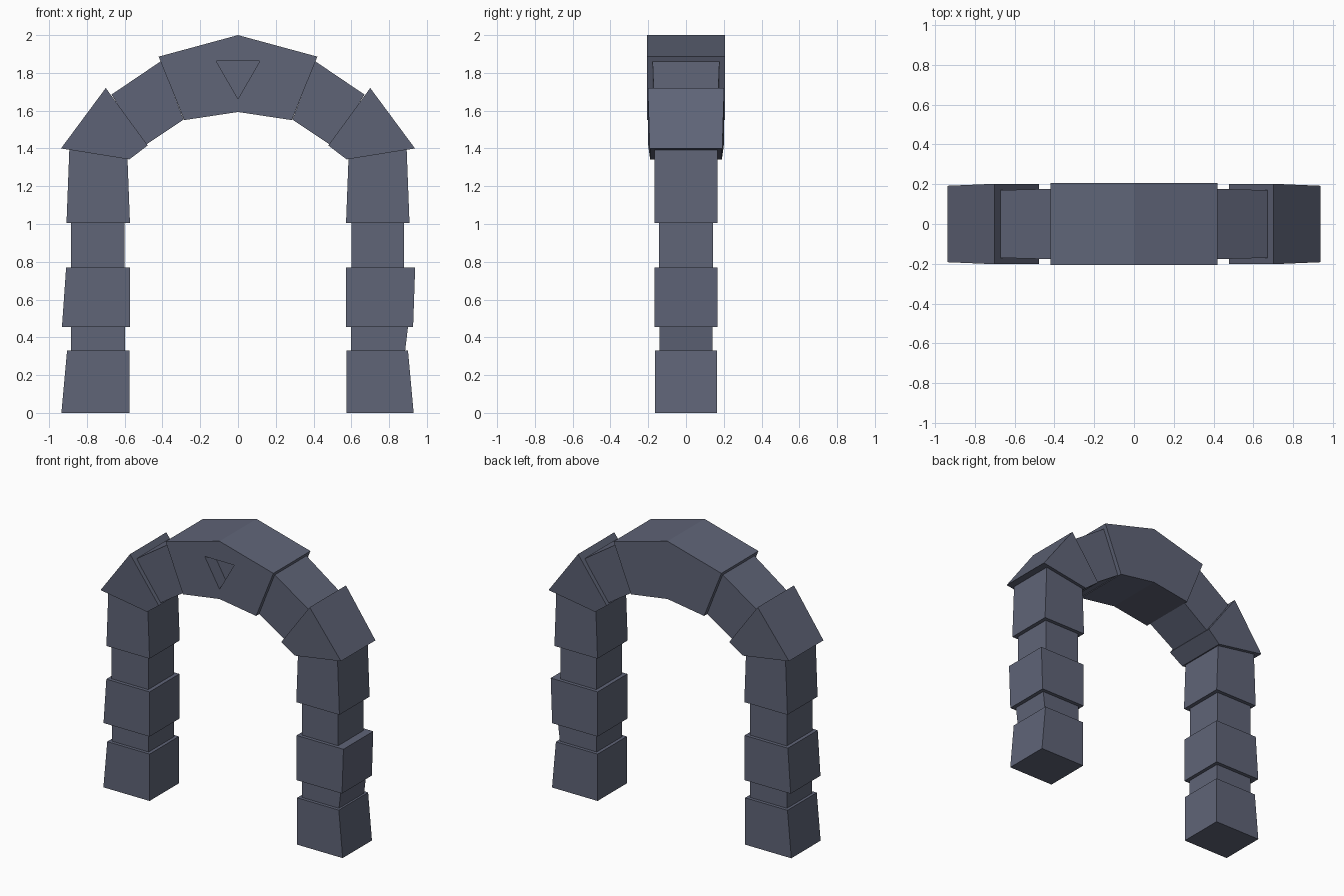
import bpy
import bmesh

cube = bpy.data.objects.get("Cube")
if cube:
    bpy.data.objects.remove(cube, do_unlink=True)

# One slate stone colour for the whole arch
stone = bpy.data.materials.new("slate_stone")
stone.use_nodes = True
colour = (0.115, 0.128, 0.185, 1)
stone.diffuse_color = colour
stone.node_tree.nodes["Principled BSDF"].inputs["Base Color"].default_value = colour


def block(name, outline, depths, centre=0.0):
    """Flat-sided stone from an x/z outline; depths are half widths in y."""
    if not isinstance(depths, (list, tuple)):
        depths = [depths] * len(outline)
    bm = bmesh.new()
    rings = [[bm.verts.new((x, centre + side * d, z))
              for (x, z), d in zip(outline, depths)] for side in (-1, 1)]
    front, back = rings
    bm.faces.new(front)
    bm.faces.new(back[::-1])
    for i in range(len(outline)):
        j = (i + 1) % len(outline)
        bm.faces.new((front[i], back[i], back[j], front[j]))
    bmesh.ops.recalc_face_normals(bm, faces=bm.faces)
    mesh = bpy.data.meshes.new(name)
    bm.to_mesh(mesh)
    bm.free()
    mesh.materials.append(stone)
    obj = bpy.data.objects.new(name, mesh)
    bpy.context.collection.objects.link(obj)
    return obj


# Heights of the joints between the stacked leg stones
joints = (0, 0.33, 0.455, 0.77, 1.005)
names = ("base_stone", "lower_neck", "middle_stone", "upper_neck")
inner = (0.575, 0.598, 0.573, 0.6)
half_depth = (0.163, 0.14, 0.166, 0.142)
# Outer edge at the bottom and top of each stone, for each leg
outer = {
    "right": ((0.935, 0.905), (0.885, 0.885), (0.932, 0.91), (0.885, 0.885)),
    "left": ((0.93, 0.9), (0.885, 0.9), (0.927, 0.938), (0.88, 0.88)),
}

for side, s in (("right", -1), ("left", 1)):
    # Straight leg stones
    for i, name in enumerate(names):
        low, high = joints[i], joints[i + 1]
        bottom, top = outer[side][i]
        block(f"{side}_{name}",
              [(s * inner[i], low), (s * bottom, low), (s * top, high), (s * inner[i], high)],
              half_depth[i])
    # Slanted stones that turn the leg into the arch
    block(f"{side}_upper_stone",
          [(s * 0.572, 1.005), (s * 0.908, 1.005), (s * 0.893, 1.395), (s * 0.585, 1.345)], 0.168)
    block(f"{side}_shoulder_stone",
          [(s * 0.575, 1.342), (s * 0.937, 1.4), (s * 0.7, 1.72), (s * 0.478, 1.416)],
          [0.19, 0.192, 0.202, 0.2])
    block(f"{side}_arch_link",
          [(s * 0.495, 1.415), (s * 0.67, 1.685), (s * 0.408, 1.862), (s * 0.288, 1.553)],
          [0.17, 0.17, 0.177, 0.177])

# Crown stone with a triangular recess in its front
crown = block("crown_stone",
              [(-0.42, 1.886), (0, 2), (0.42, 1.886), (0.285, 1.55), (0, 1.593), (-0.285, 1.55)],
              0.206)
cutter = block("recess_cutter", [(-0.115, 1.862), (0.115, 1.862), (0, 1.662)], 0.09, -0.206)
cutter.hide_render = True
cut = crown.modifiers.new("recess", "BOOLEAN")
cut.operation = "DIFFERENCE"
cut.solver = "EXACT"
cut.object = cutter
bpy.context.view_layer.update()
graph = bpy.context.evaluated_depsgraph_get()
carved = bpy.data.meshes.new_from_object(crown.evaluated_get(graph))
crown.modifiers.clear()
crown.data = carved
bpy.data.objects.remove(cutter, do_unlink=True)
